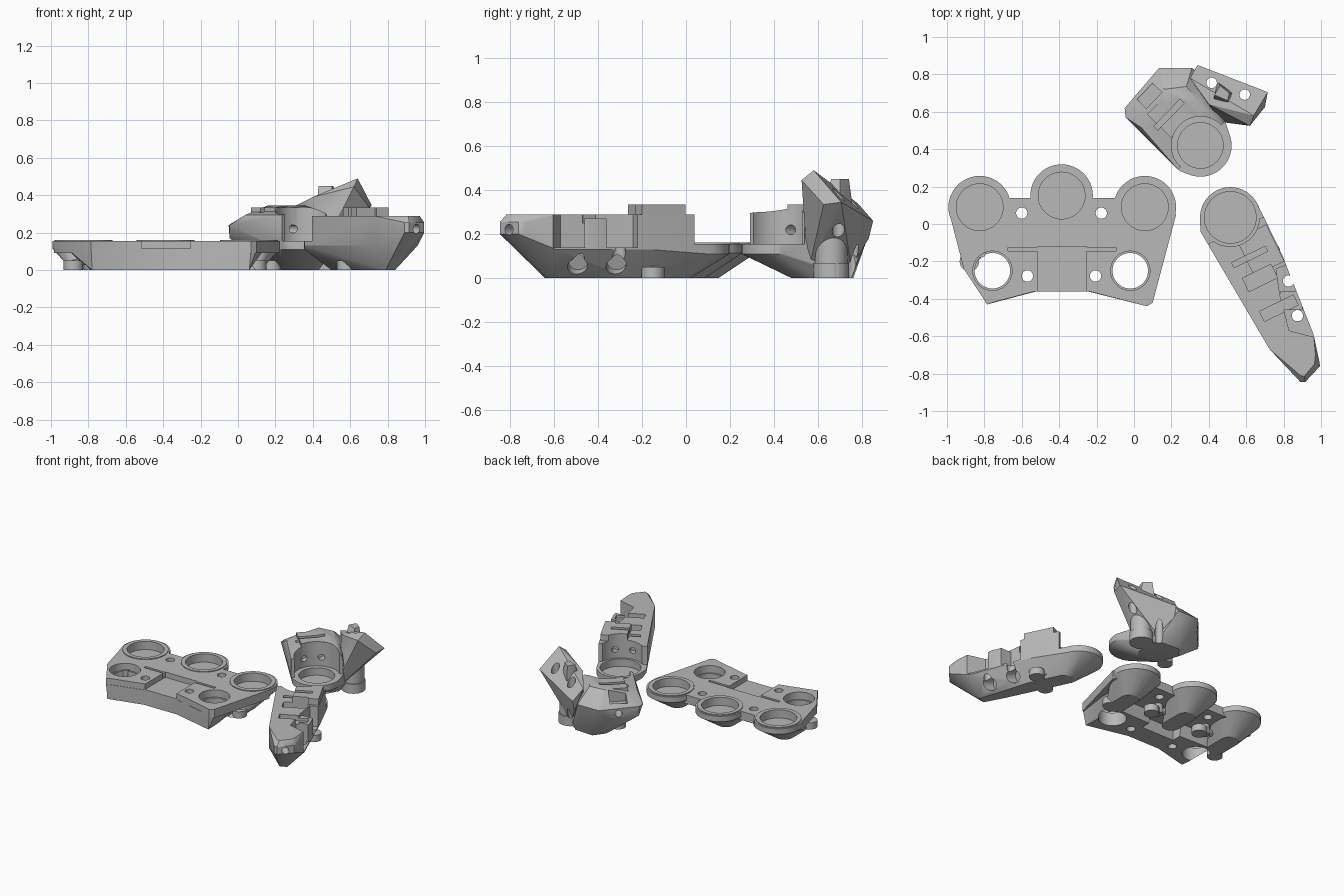
import bpy, bmesh
from math import cos, sin, pi
from mathutils import Vector

if "Cube" in bpy.data.objects:
    bpy.data.objects.remove(bpy.data.objects["Cube"])

grey = bpy.data.materials.new("plain grey")
grey.use_nodes = True
grey.diffuse_color = (0.48, 0.48, 0.48, 1)
grey.node_tree.nodes["Principled BSDF"].inputs["Base Color"].default_value = (0.48, 0.48, 0.48, 1)


def finish(name, bm):
    bmesh.ops.recalc_face_normals(bm, faces=bm.faces)
    mesh = bpy.data.meshes.new(name)
    bm.to_mesh(mesh)
    bm.free()
    mesh.materials.append(grey)
    obj = bpy.data.objects.new(name, mesh)
    bpy.context.collection.objects.link(obj)
    return obj


def hull(name, points):
    bm = bmesh.new()
    for p in points:
        bm.verts.new(p)
    bmesh.ops.convex_hull(bm, input=bm.verts)
    bmesh.ops.delete(bm, geom=[v for v in bm.verts if not v.link_faces], context='VERTS')
    bmesh.ops.dissolve_limit(bm, angle_limit=0.01, verts=bm.verts, edges=bm.edges)
    return finish(name, bm)


def prism(name, outline, z0, z1):
    bm = bmesh.new()
    face = bm.faces.new([bm.verts.new((x, y, z0)) for x, y in outline])
    ext = bmesh.ops.extrude_face_region(bm, geom=[face])["geom"]
    bmesh.ops.translate(bm, vec=(0, 0, z1 - z0), verts=[v for v in ext if isinstance(v, bmesh.types.BMVert)])
    return finish(name, bm)


def rod(name, start, end, r, sides=48):
    bm = bmesh.new()
    a, b = Vector(start), Vector(end)
    bmesh.ops.create_cone(bm, cap_ends=True, segments=sides, radius1=r, radius2=r, depth=(b - a).length)
    turn = (b - a).to_track_quat('Z', 'Y').to_matrix()
    bmesh.ops.rotate(bm, matrix=turn, verts=bm.verts)
    bmesh.ops.translate(bm, vec=(a + b) / 2, verts=bm.verts)
    return finish(name, bm)


def drum(c, r, z0, z1):
    return rod("drum", (c[0], c[1], z0), (c[0], c[1], z1), r)


def along(c, angle, u, v=0):
    return (c[0] + u * cos(angle) - v * sin(angle), c[1] + u * sin(angle) + v * cos(angle))


def block(c, length, width, z0, z1, angle=0):
    l, w = length / 2, width / 2
    return prism("block", [along(c, angle, u, v) for u, v in ((-l, -w), (l, -w), (l, w), (-l, w))], z0, z1)


def circle(c, r, z, n=48):
    return [(*along(c, 2 * pi * i / n, r), z) for i in range(n)]


def at(z, *points):
    return [(x, y, z) for x, y in points]


def combine(target, others, operation):
    # apply each boolean and drop the helper
    for other in others:
        mod = target.modifiers.new("join", 'BOOLEAN')
        mod.operation, mod.object, mod.solver = operation, other, 'EXACT'
        bpy.context.view_layer.objects.active = target
        bpy.ops.object.modifier_apply(modifier=mod.name)
        bpy.data.objects.remove(other)


def smooth(obj):
    bpy.ops.object.select_all(action='DESELECT')
    obj.select_set(True)
    bpy.context.view_layer.objects.active = obj
    bpy.ops.object.shade_smooth_by_angle(angle=0.5)


def clip(name, c, inward):
    # rounded cable clip with a stem and an arm under the body
    obj = drum(c, 0.052, 0, 0.05)
    obj.name = name
    mid = ((c[0] + inward[0]) / 2, (c[1] + inward[1]) / 2)
    combine(obj, [rod("arm", (*c, 0.03), (*inward, 0.06), 0.025, 16), drum(mid, 0.03, 0.02, 0.11)], 'UNION')
    smooth(obj)


# Palm plate: slab, three-piece tapered front block, three tapered finger cups
cups = [(-0.825, 0.09), (-0.387, 0.152), (0.058, 0.09)]
plate = prism("palm_plate", [(-0.985, 0.05), (-0.91, -0.24), (-0.785, -0.43), (-0.74, -0.415), (-0.53, -0.36),
                             (-0.24, -0.36), (0.07, -0.44), (0.10, -0.42), (0.225, 0.05), (0.1, 0.14), (-0.87, 0.14)],
              0.09, 0.155)
parts = [hull("front_right", at(0, (-0.78, -0.425), (-0.52, -0.36), (-0.52, -0.14), (-0.8, -0.13))
              + at(0.11, (-0.785, -0.43), (-0.52, -0.36), (-0.52, -0.12), (-0.87, -0.12), (-0.91, -0.24))),
         hull("front_left", at(0, (0.06, -0.435), (-0.25, -0.36), (-0.25, -0.14), (0.05, -0.13))
              + at(0.11, (0.07, -0.44), (-0.25, -0.36), (-0.25, -0.12), (0.14, -0.12), (0.10, -0.42))),
         block((-0.385, -0.285), 0.3, 0.15, 0, 0.12)]
for x, y in cups:
    foot = [p for d in (-0.07, -0.22) for p in circle((x, y + d), 0.065, 0, 16)]
    parts.append(hull("cup", circle((x, y), 0.167, 0.115) + circle((x, y), 0.167, 0.155) + foot))
    parts.append(drum((x, y), 0.155, 0.13, 0.161))
combine(plate, parts, 'UNION')
cuts = [drum(c, 0.125, 0.1, 0.3) for c in cups]
for x in (-0.757, -0.02):
    cuts += [drum((x, -0.25), 0.095, -0.1, 0.3), drum((x, -0.25), 0.105, 0.1, 0.3)]
for c in ((-0.6, 0.058), (-0.175, 0.058), (-0.57, -0.278), (-0.206, -0.278)):
    cuts.append(drum(c, 0.03, -0.1, 0.3))
cuts += [block((-0.385, -0.26), 0.26, 0.28, 0.115, 0.3), block((-0.385, -0.135), 0.58, 0.02, 0.12, 0.3)]
combine(plate, cuts, 'DIFFERENCE')
smooth(plate)
clip("plate_clip_right", (-0.88, -0.2), (-0.76, -0.1))
clip("plate_clip_left", (0.1, -0.13), (0.0, -0.08))
clip("plate_clip_mid_right", (-0.6, -0.03), (-0.72, -0.05))
clip("plate_clip_mid_left", (-0.18, -0.03), (-0.3, -0.03))


def open_cup(c, angle, r, edge, width):
    # clearance above a cup, its recess, pin holes, and a slit through the retaining bar
    cutters = [block(along(c, angle, edge - 0.2), 0.4, width, 0.155, 0.6, angle), drum(c, 0.155, 0.155, 0.6),
               drum(c, r, 0.1, 0.3), block(along(c, angle, 0.235), 0.03, 0.2, 0.24, 0.6, angle)]
    for v in (-0.06, 0.06):
        cutters.append(rod("pin", (*along(c, angle, 0.05, v), 0.22), (*along(c, angle, 0.19, v), 0.22), 0.022, 24))
    return cutters


# Outer finger mount: long tapered body with a cup at the back end
F, fa = (0.515, 0.035), -1.116
low_tip = [(0.89, -0.845), (0.915, -0.845), (0.995, -0.76), (0.99, -0.73)]
top_tip = [(0.89, -0.81), (0.91, -0.815), (0.965, -0.75), (0.97, -0.7)]
side = [(0.355, -0.04), (0.725, -0.67), (0.96, -0.59), (0.79, -0.16), (0.645, 0.11)]
finger = hull("finger_mount", at(0, (0.50, -0.05), (0.55, 0.02), (0.72, -0.51), (0.79, -0.64), (0.84, -0.62),
                                 (0.73, -0.25), (0.62, -0.02))
              + at(0.2, *low_tip) + at(0.255, *low_tip) + at(0.13, *side)
              + circle(F, 0.162, 0.11) + circle(F, 0.162, 0.29) + at(0.29, *top_tip, *side))
combine(finger, [block((0.675, -0.14), 0.22, 0.18, 0.25, 0.335, fa)], 'UNION')
shelf = prism("shelf", [(0.87, -0.2), (0.76, -0.24), (0.78, -0.38), (0.83, -0.57), (1.1, -0.64), (1.1, -0.2)], 0.14, 0.5)
combine(shelf, [block((0.84, -0.41), 0.12, 0.1, 0, 0.27)], 'DIFFERENCE')
cuts = open_cup(F, fa, 0.138, 0.075, 0.6)
cuts += [shelf, block(along(F, fa, 0.36), 0.08, 0.17, 0.24, 0.5, fa),
         block(along(F, fa, 0.55, 0.02), 0.06, 0.2, 0.25, 0.5, fa),
         drum((0.826, -0.305), 0.03, -0.1, 0.5), drum((0.874, -0.49), 0.03, -0.1, 0.5),
         rod("tip_hole", (0.86, -0.72, 0.22), (1.05, -0.89, 0.22), 0.025, 24)]
for x, y in ((0.79, -0.49), (0.74, -0.315)):
    cuts.append(rod("side_hole", (x, y, 0.08), (x + 0.2, y - 0.01, 0.0), 0.045, 32))
combine(finger, cuts, 'DIFFERENCE')
smooth(finger)
clip("finger_clip", (0.73, -0.15), (0.62, -0.12))
clip("finger_clip_inner", (0.58, -0.24), (0.68, -0.28))

# Thumb mount: cup, sloped body, tilted wing
T, ta = (0.355, 0.42), 2.37
thumb = hull("thumb_mount", at(0, (0.24, 0.53), (0.18, 0.68), (0.24, 0.76), (0.42, 0.75), (0.43, 0.57), (0.38, 0.48))
             + circle(T, 0.167, 0.11) + circle(T, 0.167, 0.29)
             + at(0.17, (-0.045, 0.62), (0.1, 0.78), (0.3, 0.82), (0.24, 0.285))
             + at(0.24, (-0.05, 0.62), (-0.045, 0.57), (0.135, 0.835), (0.31, 0.835))
             + at(0.295, (0.24, 0.285), (0.04, 0.515), (0.47, 0.545), (0.04, 0.61))
             + at(0.345, (0.16, 0.72), (0.28, 0.735), (0.36, 0.64)))
wing = hull("wing", [(0.34, 0.85, 0.26), (0.715, 0.705, 0.345), (0.64, 0.58, 0.49), (0.62, 0.525, 0.445),
                     (0.70, 0.625, 0.335), (0.40, 0.64, 0.39), (0.47, 0.545, 0.15), (0.45, 0.56, 0.05),
                     (0.42, 0.75, 0.05), (0.3, 0.78, 0.34), (0.34, 0.83, 0.18)])
ridge = hull("ridge", at(0.3, (0.42, 0.63), (0.53, 0.6), (0.54, 0.7), (0.45, 0.76))
             + at(0.45, (0.43, 0.69), (0.5, 0.66), (0.51, 0.7), (0.46, 0.74)))
combine(thumb, [wing, ridge, block(along(T, ta, 0.23), 0.18, 0.16, 0.25, 0.335, ta),
                drum((0.49, 0.66), 0.073, 0.06, 0.25), drum((0.49, 0.66), 0.08, 0, 0.07)], 'UNION')
cuts = open_cup(T, ta, 0.122, -0.005, 0.36)
cuts += [drum((0.415, 0.755), 0.028, -0.1, 0.7), drum((0.592, 0.692), 0.028, -0.1, 0.7),
         block(along(T, ta, 0.38), 0.07, 0.12, 0.25, 0.5, ta),
         rod("back_hole", (0.12, 0.65, 0.2), (-0.03, 0.81, 0.2), 0.025, 24)]
combine(thumb, cuts, 'DIFFERENCE')
smooth(thumb)
clip("thumb_clip", (0.18, 0.54), (0.28, 0.6))
